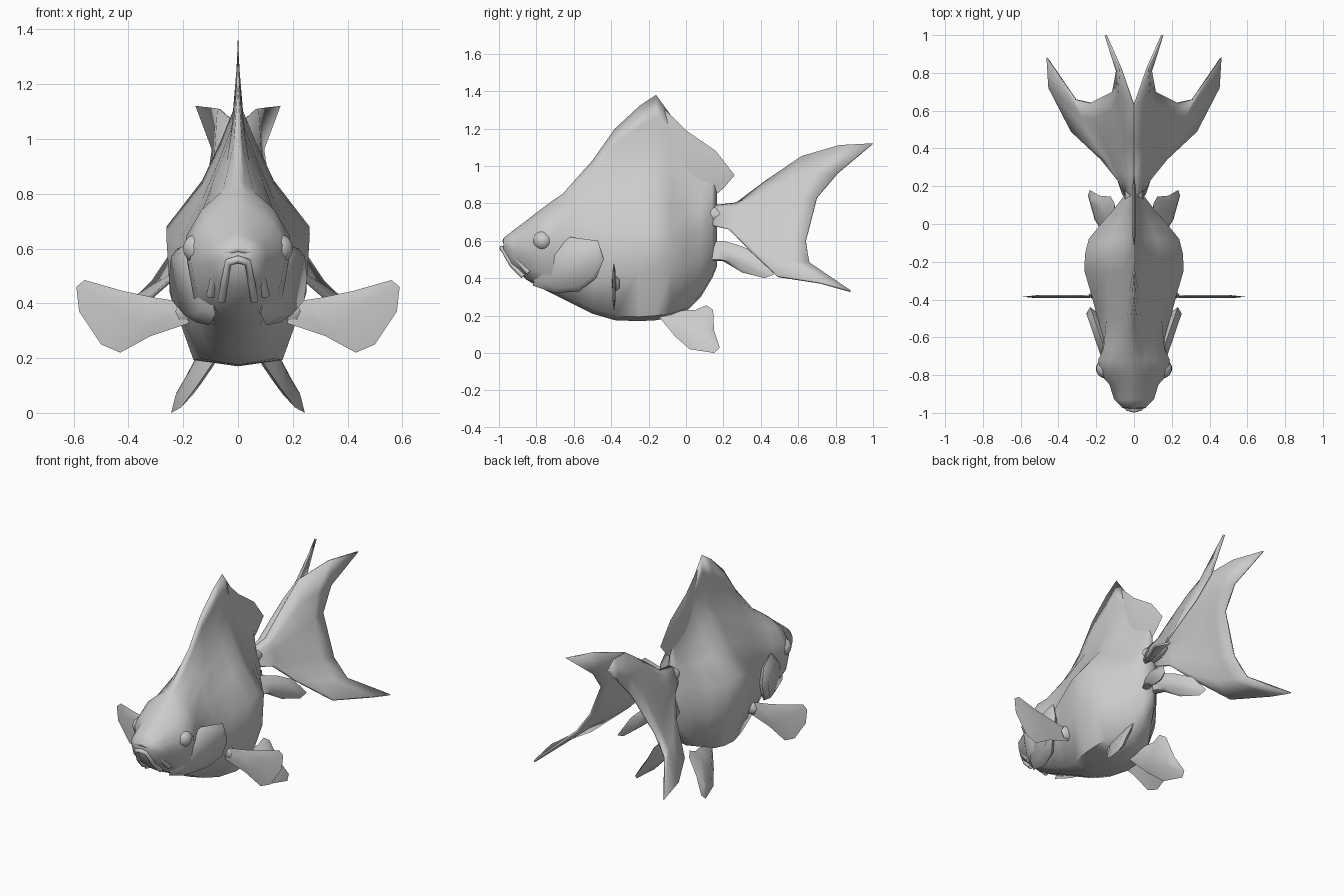
import bpy, bmesh, math
from mathutils import Vector

cube = bpy.data.objects.get("Cube")
if cube:
    bpy.data.objects.remove(cube, do_unlink=True)

grey = bpy.data.materials.new("plain_grey")
grey.use_nodes = True
grey.diffuse_color = (0.6, 0.6, 0.6, 1)
grey.node_tree.nodes["Principled BSDF"].inputs["Base Color"].default_value = grey.diffuse_color


def finish(name, bm, mirror=True, thickness=0, angle=60):
    """Turn a bmesh into a smooth shaded object, mirrored across x."""
    bmesh.ops.recalc_face_normals(bm, faces=bm.faces)
    mesh = bpy.data.meshes.new(name)
    bm.to_mesh(mesh)
    bm.free()
    mesh.materials.append(grey)
    obj = bpy.data.objects.new(name, mesh)
    bpy.context.collection.objects.link(obj)
    bpy.ops.object.select_all(action='DESELECT')
    obj.select_set(True)
    bpy.context.view_layer.objects.active = obj
    bpy.ops.object.shade_smooth_by_angle(angle=math.radians(angle))
    if thickness:
        solid = obj.modifiers.new("thickness", 'SOLIDIFY')
        solid.thickness = thickness
        solid.offset = 0
    if mirror:
        mod = obj.modifiers.new("mirror", 'MIRROR')
        mod.merge_threshold = 0.002


def grid(rows):
    """Skin a list of equal length point rows."""
    bm = bmesh.new()
    verts = [[bm.verts.new(p) for p in row] for row in rows]
    for a, b in zip(verts, verts[1:]):
        for i in range(len(a) - 1):
            bm.faces.new((a[i], a[i + 1], b[i + 1], b[i]))
    return bm


def fin(name, outline, place, thickness, mirror=True, inset=0.6):
    """Thin edged plate, thicker in the middle; place maps (u, v, depth) to a point."""
    bm = bmesh.new()
    count = len(outline)
    mid = sum((Vector(p) for p in outline), Vector((0, 0))) / count
    edge = [bm.verts.new(place(u, v, 0)) for u, v in outline]
    for side in (-1, 1):
        inner = []
        for p in outline:
            q = mid.lerp(Vector(p), inset)
            inner.append(bm.verts.new(place(q.x, q.y, side * thickness / 2)))
        bm.faces.new(inner)
        for i in range(count):
            j = (i + 1) % count
            bm.faces.new((edge[i], edge[j], inner[j], inner[i]))
    finish(name, bm, mirror)


def ball(name, place, size, mirror):
    """Stretched sphere."""
    bm = bmesh.new()
    bmesh.ops.create_uvsphere(bm, u_segments=14, v_segments=10, radius=1)
    bmesh.ops.scale(bm, verts=bm.verts, vec=size)
    bmesh.ops.translate(bm, verts=bm.verts, vec=place)
    finish(name, bm, mirror)


def lip(name, half, radius):
    """Round tube following a half path and its mirror image."""
    path = [(-x, y, z) for x, y, z in reversed(half[1:])] + half
    curve = bpy.data.curves.new(name, 'CURVE')
    curve.dimensions = '3D'
    curve.bevel_depth = radius
    curve.bevel_resolution = 2
    curve.use_fill_caps = True
    spline = curve.splines.new('POLY')
    spline.points.add(len(path) - 1)
    for point, co in zip(spline.points, path):
        point.co = (*co, 1)
    spline.use_smooth = True
    curve.materials.append(grey)
    bpy.context.collection.objects.link(bpy.data.objects.new(name, curve))


# Body: half sections blended from a round head to a back with a thin ridge
head = [(0, 0), (.45, .03), (.85, .2), (.98, .48), (1, .66), (.7, .86), (.35, .95), (.14, .99), (0, 1)]
back = [(0, 0), (.62, .02), (.95, .23), (1, .42), (.5, .56), (.24, .68), (.07, .77), (.02, .9), (0, 1)]
# y, bottom, top, half width, ridge amount
stations = [
    (-.975, .54, .615, .06, 0), (-.93, .46, .65, .105, 0), (-.85, .39, .71, .13, 0),
    (-.8, .36, .75, .175, 0), (-.72, .32, .81, .19, 0), (-.66, .29, .85, .17, .1),
    (-.5, .21, 1.03, .195, .5), (-.38, .175, 1.2, .225, .8), (-.25, .17, 1.32, .262, 1),
    (-.16, .175, 1.38, .26, 1), (-.08, .19, 1.27, .24, 1), (0, .22, 1.19, .175, 1),
    (.08, .3, 1.13, .105, 1), (.14, .4, 1.09, .06, 1), (.165, .46, 1.06, 0, 1)]
rows = []
for y, low, top, width, ridge in stations:
    row = []
    for h, b in zip(head, back):
        x, t = Vector(h).lerp(Vector(b), ridge)
        row.append((x * width, y, low + t * (top - low)))
    rows.append(row)
bm = grid(rows)
# Close the snout
bm.verts.ensure_lookup_table()
bm.faces.new(bm.verts[:len(head)])
finish("body", bm)

# Trailing part of the dorsal fin
fin("dorsal_fin",
    [(-.12, 1.31), (0, 1.19), (.16, 1.08), (.26, .95), (.2, .88), (.13, .82), (.05, .8), (-.1, .9)],
    lambda u, v, d: (d, u, v), .022, mirror=False)

# Tail stalk
ball("tail_stalk", (0, .13, .735), (.05, .17, .05), False)

# Tail: rays from the stalk to the trailing edge, top to bottom
rays = [
    [(0, .1, .78), (0, .27, .8), (0, .43, .92), (0, .62, 1.05), (.07, .82, 1.11), (.15, 1, 1.12)],
    [(.02, .1, .76), (.04, .27, .78), (.05, .4, .85), (.06, .55, .93), (.08, .68, .95), (.09, .81, .96)],
    [(.02, .1, .74), (.06, .27, .75), (.08, .38, .77), (.1, .5, .8), (.11, .61, .83), (.11, .7, .83)],
    [(.02, .1, .72), (.08, .26, .7), (.12, .36, .67), (.17, .47, .63), (.2, .56, .61), (.23, .64, .6)],
    [(.02, .1, .7), (.09, .25, .66), (.14, .34, .58), (.23, .47, .51), (.27, .57, .49), (.31, .66, .48)],
    [(.02, .1, .69), (.08, .23, .66), (.17, .34, .55), (.33, .49, .41), (.45, .72, .375), (.46, .88, .33)]]
finish("tail_fin", grid(rays), thickness=.012)

# Pectoral fins spread sideways
fin("pectoral_fin",
    [(.17, .33), (.17, .4), (.3, .42), (.42, .445), (.56, .485), (.59, .46),
     (.58, .37), (.5, .25), (.43, .22), (.32, .28)],
    lambda u, v, d: (u, -.385 + d, v), .016)
fin("pectoral_root", [(.16, .33), (.16, .42), (.22, .41), (.24, .37), (.22, .33)],
    lambda u, v, d: (u, -.375 + d, v), .04)

# Pelvic fins splayed below the belly
fin("pelvic_fin",
    [(-.15, .2), (0, .23), (.05, .23), (.11, .255), (.145, .23), (.15, .12),
     (.18, .03), (.15, 0), (.02, .02), (-.06, .09)],
    lambda u, v, d: (.11 + (.2 - v) * .52 + u * .2 + d, u, v), .045)

# Anal fins behind the belly
fin("anal_fin",
    [(.08, .5), (.1, .59), (.2, .6), (.3, .57), (.4, .52), (.47, .42), (.42, .4), (.3, .43), (.2, .49)],
    lambda u, v, d: (.02 + (u - .1) * .32 + (.5 - v) * .25 + d, u, v), .05)

# Gill covers flaring away from the head
fin("gill_cover",
    [(-.47, .6), (-.44, .5), (-.48, .4), (-.57, .33), (-.7, .32), (-.82, .36), (-.78, .5), (-.62, .62)],
    lambda u, v, d: (.15 + (u + .68) * .34 - max(0, .4 - v) * .5 + d, u, v), .065, inset=.8)

ball("eyeball", (.142, -.765, .6), (.06, .055, .055), True)

# Downturned mouth
lip("upper_lip", [(0, -.965, .6), (.055, -.96, .585), (.08, -.92, .52), (.1, -.84, .43)], .016)
lip("lower_lip", [(0, -.985, .56), (.035, -.975, .55), (.05, -.93, .47), (.06, -.87, .41)], .014)
